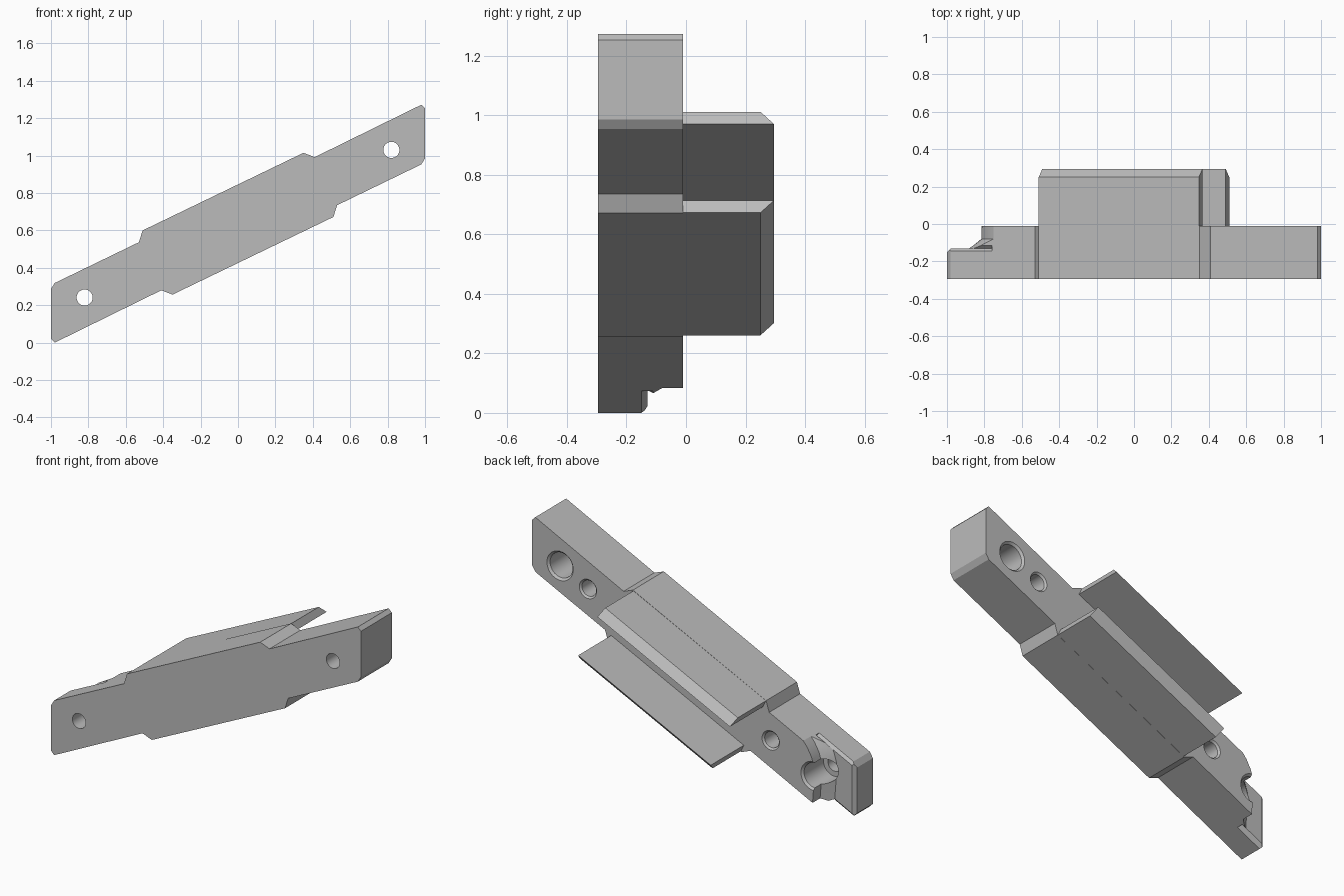
import bpy, bmesh, math
from mathutils import Matrix, Vector

old = bpy.data.objects.get("Cube")
if old:
    bpy.data.objects.remove(old, do_unlink=True)

TILT = math.radians(25.7)
CENTRE = Vector((0, 0, 0.636))
FRONT, MID, BACK = -0.295, -0.01, 0.295
PLATE = -0.13

grey = bpy.data.materials.new("plain grey")
grey.use_nodes = True
grey.diffuse_color = (0.5, 0.5, 0.5, 1)
grey.node_tree.nodes["Principled BSDF"].inputs["Base Color"].default_value = (0.5, 0.5, 0.5, 1)


def make(name, bm):
    bmesh.ops.recalc_face_normals(bm, faces=bm.faces)
    mesh = bpy.data.meshes.new(name)
    bm.to_mesh(mesh)
    bm.free()
    mesh.materials.append(grey)
    ob = bpy.data.objects.new(name, mesh)
    bpy.context.collection.objects.link(ob)
    return ob


def loft(name, rings):
    """Closed solid through rings of equal length."""
    bm = bmesh.new()
    loops = [[bm.verts.new(p) for p in ring] for ring in rings]
    n = len(loops[0])
    for a, b in zip(loops, loops[1:]):
        for i in range(n):
            j = (i + 1) % n
            bm.faces.new((a[i], a[j], b[j], b[i]))
    bm.faces.new(loops[0])
    bm.faces.new(loops[-1])
    return make(name, bm)


def tilted(u, y, v):
    """Point along the tilted bar: u lengthwise, v across."""
    c, s = math.cos(TILT), math.sin(TILT)
    return CENTRE + Vector((u * c - v * s, y, u * s + v * c))


def select(ob):
    bpy.ops.object.select_all(action='DESELECT')
    ob.select_set(True)
    bpy.context.view_layer.objects.active = ob


def cut(target, cutter):
    cutter.hide_render = True
    mod = target.modifiers.new("cut", 'BOOLEAN')
    mod.operation = 'DIFFERENCE'
    mod.solver = 'EXACT'
    mod.object = cutter
    select(target)
    bpy.ops.object.modifier_apply(modifier=mod.name)
    bpy.data.objects.remove(cutter, do_unlink=True)


def hole(x, z, profile):
    """Round cutter along y from (y, radius) pairs."""
    turns = [i * math.tau / 40 for i in range(40)]
    return loft("hole_cutter", [[(x + r * math.cos(t), y, z + r * math.sin(t))
                                 for t in turns] for y, r in profile])


def on_axis(x):
    return 0.636 + x * math.tan(TILT)


# Bar with its thicker middle: half outline, repeated by half a turn
half = [(-1, 0.02), (-0.98, 0), (-0.41, 0.28), (-0.35, 0.257),
        (0.51, 0.672), (0.53, 0.735), (0.98, 0.953), (1, 0.985)]
outline = half + [(-x, 1.272 - z) for x, z in half]
bar = loft("bar", [[(x, y, z) for x, z in outline] for y in (FRONT, MID)])

# Thin end: everything behind the plate and outside the rounded shoulder
wall = [(-0.69, 0.51), (-0.72, 0.462), (-0.745, 0.437), (-0.775, 0.4), (-0.803, 0.35),
        (-0.82, 0.295), (-0.822, 0.24), (-0.81, 0.085), (-0.8, -0.1)]
outer = [(-1.2, -0.1), (-1.2, 0.51)]
rings = []
for y, shift in ((PLATE, -0.06), (-0.08, 0), (0.1, 0)):
    rings.append([(x + shift, y, z) for x, z in wall] + [(x, y, z) for x, z in outer])
cut(bar, loft("shoulder_cutter", rings))

# Chamfered rim of the thin end
for a, b in (((-1, -0.05), (-1, 0.36)), ((-1, -0.01), (-0.83, 0.074)),
             ((-1, 0.315), (-0.76, 0.431))):
    p, q = Vector((a[0], PLATE, a[1])), Vector((b[0], PLATE, b[1]))
    along = (q - p).normalized()
    side = along.cross(Vector((0, 1, 0))) * 0.02
    depth = Vector((0, 0.02, 0))
    cut(bar, loft("rim_cutter", [[e + side, e + depth, e - side, e - depth] for e in (p, q)]))

# Counterbored through holes at both ends
for x in (-0.82, 0.82):
    z = on_axis(x)
    cut(bar, hole(x, z, [(-0.4, 0.043), (0.1, 0.043)]))
    cut(bar, hole(x, z, [(-0.2, 0.073), (-0.022, 0.073), (0.0, 0.095)]))

# Blind holes beside them
for x in (-0.54, 0.64):
    cut(bar, hole(x, on_axis(x), [(-0.15, 0.046), (-0.02, 0.046), (0.0, 0.066)]))

select(bar)
bpy.ops.object.shade_smooth_by_angle(angle=math.radians(25))

# Two rear flanges with knife edges, leaving an open channel
OUT, IN, LEN = 0.188, 0.143, 0.475
section = [(MID, OUT), (BACK + IN - OUT, OUT), (BACK, IN), (MID, IN)]
for name, sign in (("upper_flange", 1), ("lower_flange", -1)):
    loft(name, [[tilted(u, y, sign * v) for y, v in section] for u in (-LEN, LEN)])
